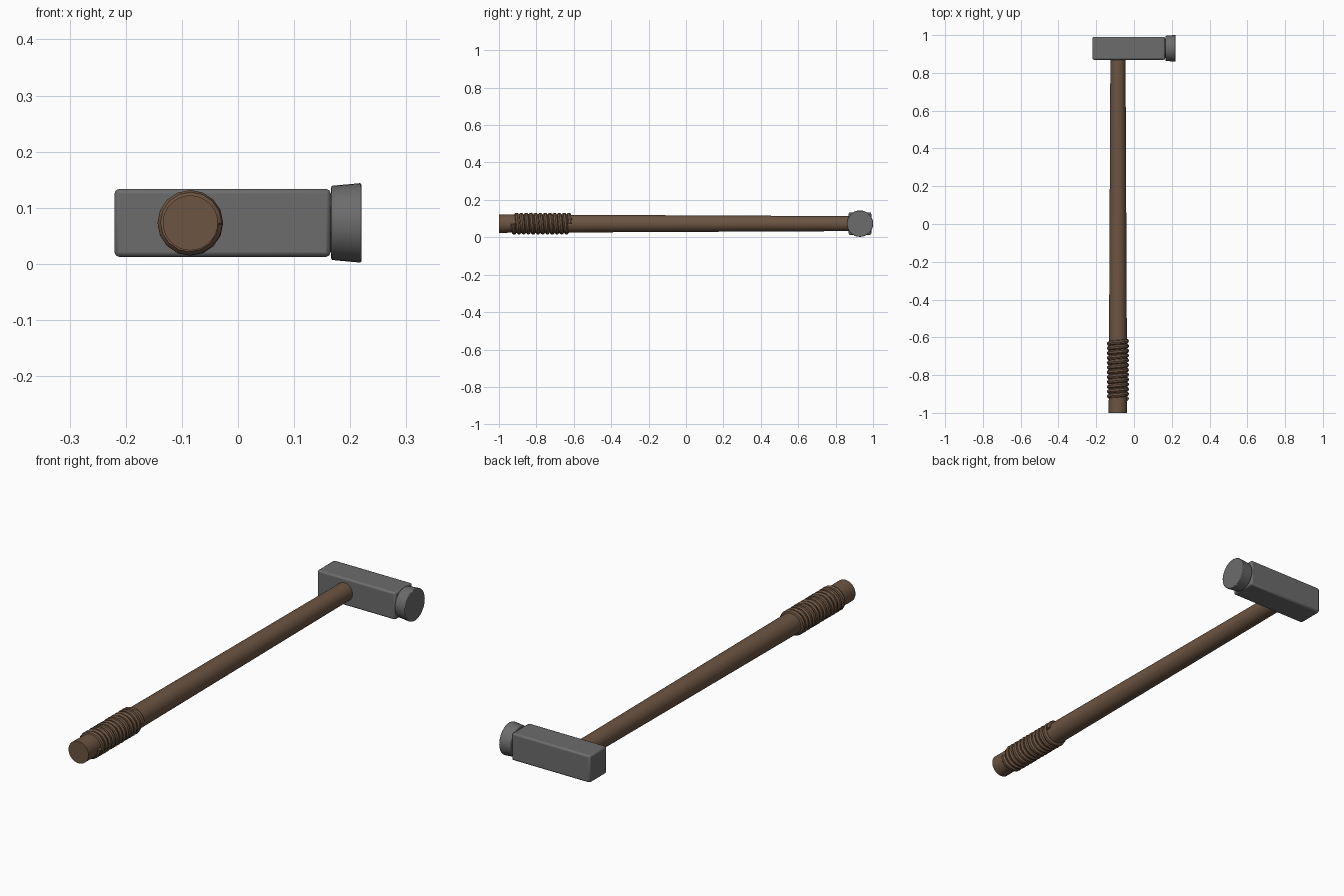
import bpy
import math
from mathutils import Vector

if "Cube" in bpy.data.objects:
    bpy.data.objects.remove(bpy.data.objects["Cube"], do_unlink=True)


def material(name, colour):
    mat = bpy.data.materials.new(name)
    mat.use_nodes = True
    mat.diffuse_color = (*colour, 1)
    mat.node_tree.nodes["Principled BSDF"].inputs["Base Color"].default_value = (*colour, 1)
    return mat


steel = material("steel grey", (0.15, 0.15, 0.15))
wood = material("brown wood", (0.15, 0.09, 0.055))

AXIS_Z = 0.073
HANDLE_X = -0.085
HEAD_Y = 0.93


def finish(name, mat, bevel=0.0):
    obj = bpy.context.object
    obj.name = name
    obj.data.materials.append(mat)
    if bevel:
        mod = obj.modifiers.new("soft edges", "BEVEL")
        mod.width, mod.segments = bevel, 2
        mod.limit_method = "ANGLE"
    bpy.ops.object.shade_smooth_by_angle(angle=math.radians(35))
    return obj


def rod(name, start, end, r1, r2, mat, sides=32, bevel=0.0):
    """Tapered round bar from start to end."""
    a, b = Vector(start), Vector(end)
    bpy.ops.mesh.primitive_cone_add(
        vertices=sides, radius1=r1, radius2=r2, depth=(b - a).length,
        location=(a + b) / 2, rotation=(b - a).to_track_quat("Z", "Y").to_euler())
    return finish(name, mat, bevel)


# Squared head block
bpy.ops.mesh.primitive_cube_add(size=1, location=(-0.0275, HEAD_Y, AXIS_Z))
bpy.context.object.scale = (0.385, 0.121, 0.121)
bpy.ops.object.transform_apply(location=False, rotation=False, scale=True)
finish("head_block", steel, 0.008)

# Neck and flared striking face
rod("striking_neck", (0.14, HEAD_Y, AXIS_Z), (0.18, HEAD_Y, AXIS_Z), 0.052, 0.052, steel)
rod("striking_face", (0.166, HEAD_Y, AXIS_Z), (0.22, HEAD_Y, AXIS_Z), 0.066, 0.071, steel, bevel=0.003)

# Tapered handle
rod("handle", (HANDLE_X, -1, AXIS_Z), (HANDLE_X, 0.9, AXIS_Z), 0.049, 0.04, wood)

# Cord wound around the grip
TURNS, STEPS = 12, 16
curve = bpy.data.curves.new("grip_wrap", "CURVE")
curve.dimensions = "3D"
curve.bevel_depth = 0.013
curve.bevel_resolution = 2
curve.use_fill_caps = True
spline = curve.splines.new("POLY")
count = TURNS * STEPS + 1
spline.points.add(count - 1)
for i, point in enumerate(spline.points):
    angle = math.tau * i / STEPS
    y = -0.925 + 0.305 * i / (count - 1)
    point.co = (HANDLE_X + 0.0455 * math.cos(angle), y, AXIS_Z - 0.0455 * math.sin(angle), 1)
wrap = bpy.data.objects.new("grip_wrap", curve)
bpy.context.collection.objects.link(wrap)
bpy.ops.object.select_all(action="DESELECT")
wrap.select_set(True)
bpy.context.view_layer.objects.active = wrap
bpy.ops.object.convert(target="MESH")
finish("grip_wrap", wood)
